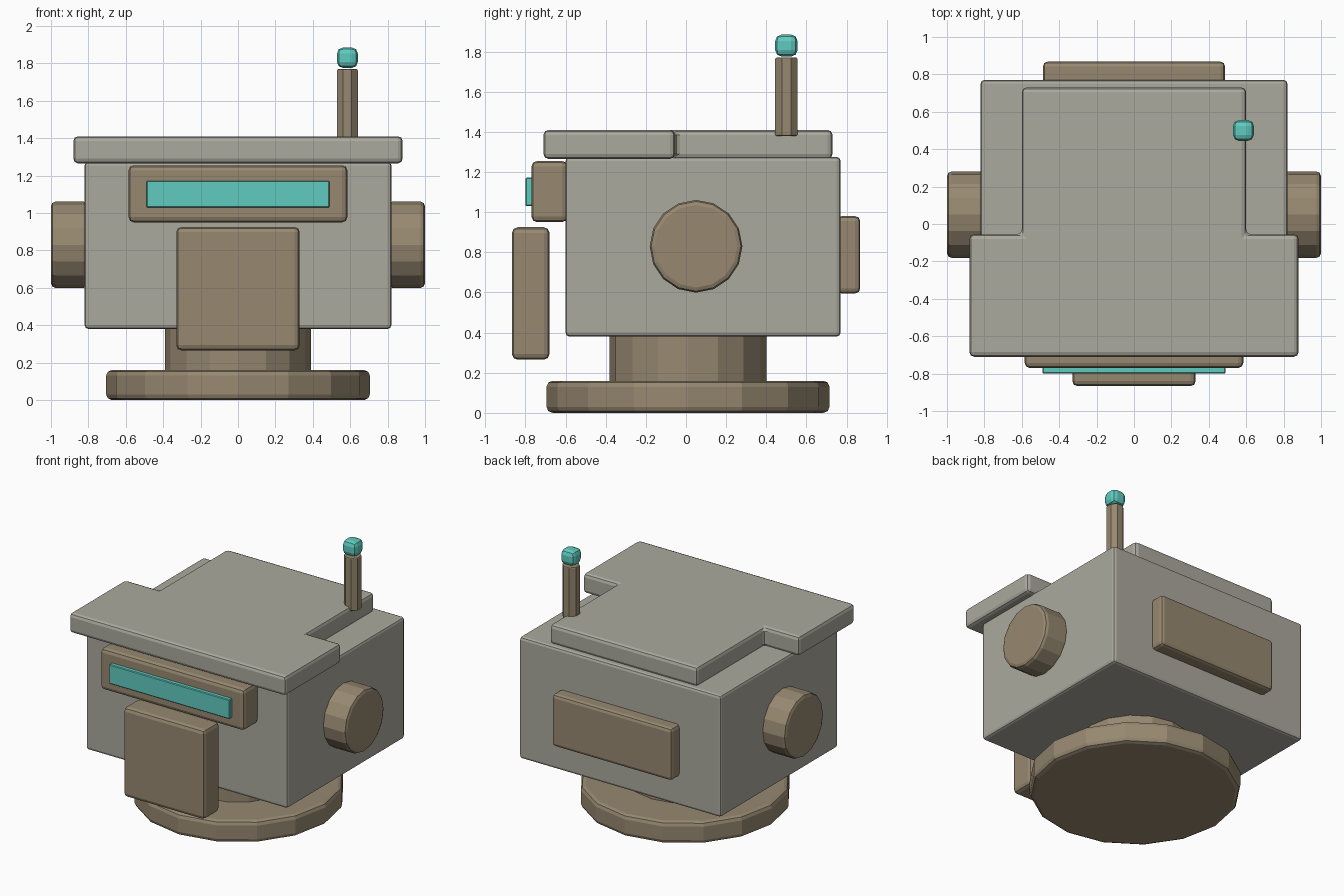
import bpy, bmesh, math
from mathutils import Matrix

if "Cube" in bpy.data.objects:
    bpy.data.objects.remove(bpy.data.objects["Cube"])


def material(name, rgb):
    m = bpy.data.materials.new(name)
    m.diffuse_color = (*rgb, 1)
    m.use_nodes = True
    m.node_tree.nodes["Principled BSDF"].inputs["Base Color"].default_value = m.diffuse_color
    return m


GREY = material("warm_grey", (0.41, 0.40, 0.34))
TAN = material("tan", (0.31, 0.25, 0.165))
TEAL = material("teal", (0.115, 0.60, 0.53))


def finish(name, bm, mat, bevel, segments=2):
    bmesh.ops.recalc_face_normals(bm, faces=bm.faces)
    if bevel:
        # soften only the sharp edges, not the facets of round parts
        sharp = [e for e in bm.edges if e.calc_face_angle(0) > math.radians(50)]
        bmesh.ops.bevel(bm, geom=sharp, offset=bevel, segments=segments,
                        profile=0.5, affect='EDGES', clamp_overlap=True)
    me = bpy.data.meshes.new(name)
    bm.to_mesh(me)
    bm.free()
    me.materials.append(mat)
    ob = bpy.data.objects.new(name, me)
    bpy.context.collection.objects.link(ob)
    return ob


def box(name, x, y, z, mat, bevel=0.02, segments=2):
    bm = bmesh.new()
    bmesh.ops.create_cube(bm, size=1)
    for v in bm.verts:
        v.co = [r[0] + (c + 0.5) * (r[1] - r[0]) for c, r in zip(v.co, (x, y, z))]
    return finish(name, bm, mat, bevel, segments)


def cylinder(name, centre, radius, depth, mat, axis='Z', sides=16, bevel=0.02, turn=0):
    bm = bmesh.new()
    m = Matrix.Translation(centre)
    if axis == 'X':
        m = m @ Matrix.Rotation(math.pi / 2, 4, 'Y')
    m = m @ Matrix.Rotation(turn, 4, 'Z')
    bmesh.ops.create_cone(bm, cap_ends=True, segments=sides, radius1=radius,
                          radius2=radius, depth=depth, matrix=m)
    return finish(name, bm, mat, bevel)


# stand
cylinder("base_disc", (0, 0.01, 0.08), 0.705, 0.16, TAN, bevel=0.03)
cylinder("neck", (0, 0.01, 0.27), 0.39, 0.26, TAN, bevel=0)

# head block
box("head", (-0.82, 0.82), (-0.60, 0.77), (0.38, 1.275), GREY)

# T-shaped roof slab, wide at the front
half = [(0.88, -0.71), (0.88, -0.055), (0.60, -0.055), (0.60, 0.73)]
outline = half + [(-x, y) for x, y in reversed(half)]
bm = bmesh.new()
face = bm.faces.new([bm.verts.new((x, y, 1.265)) for x, y in outline])
ext = bmesh.ops.extrude_face_region(bm, geom=[face])
for v in ext["geom"]:
    if isinstance(v, bmesh.types.BMVert):
        v.co.z = 1.41
finish("roof", bm, GREY, 0.025)

# face: brow with a glowing slot, and a snout plate hanging in front
box("brow", (-0.585, 0.585), (-0.77, -0.59), (0.95, 1.255), TAN, 0.028)
box("eye_slot", (-0.49, 0.49), (-0.80, -0.76), (1.03, 1.172), TEAL, 0.005, 1)
box("snout", (-0.33, 0.33), (-0.867, -0.68), (0.265, 0.925), TAN, 0.028)

# rear panel
box("back_panel", (-0.487, 0.487), (0.75, 0.868), (0.595, 0.98), TAN, 0.025)

# ears on both sides
for side, sx in (("left", -1), ("right", 1)):
    cylinder(side + "_ear", (sx * 0.90, 0.05, 0.83), 0.231, 0.20, TAN, 'X', bevel=0.025)

# antenna and its lamp
cylinder("antenna", (0.585, 0.50, 1.575), 0.06, 0.39, TAN, sides=8, bevel=0.008,
         turn=math.pi / 8)
box("antenna_lamp", (0.529, 0.641), (0.444, 0.556), (1.775, 1.885), TEAL, 0.033)
